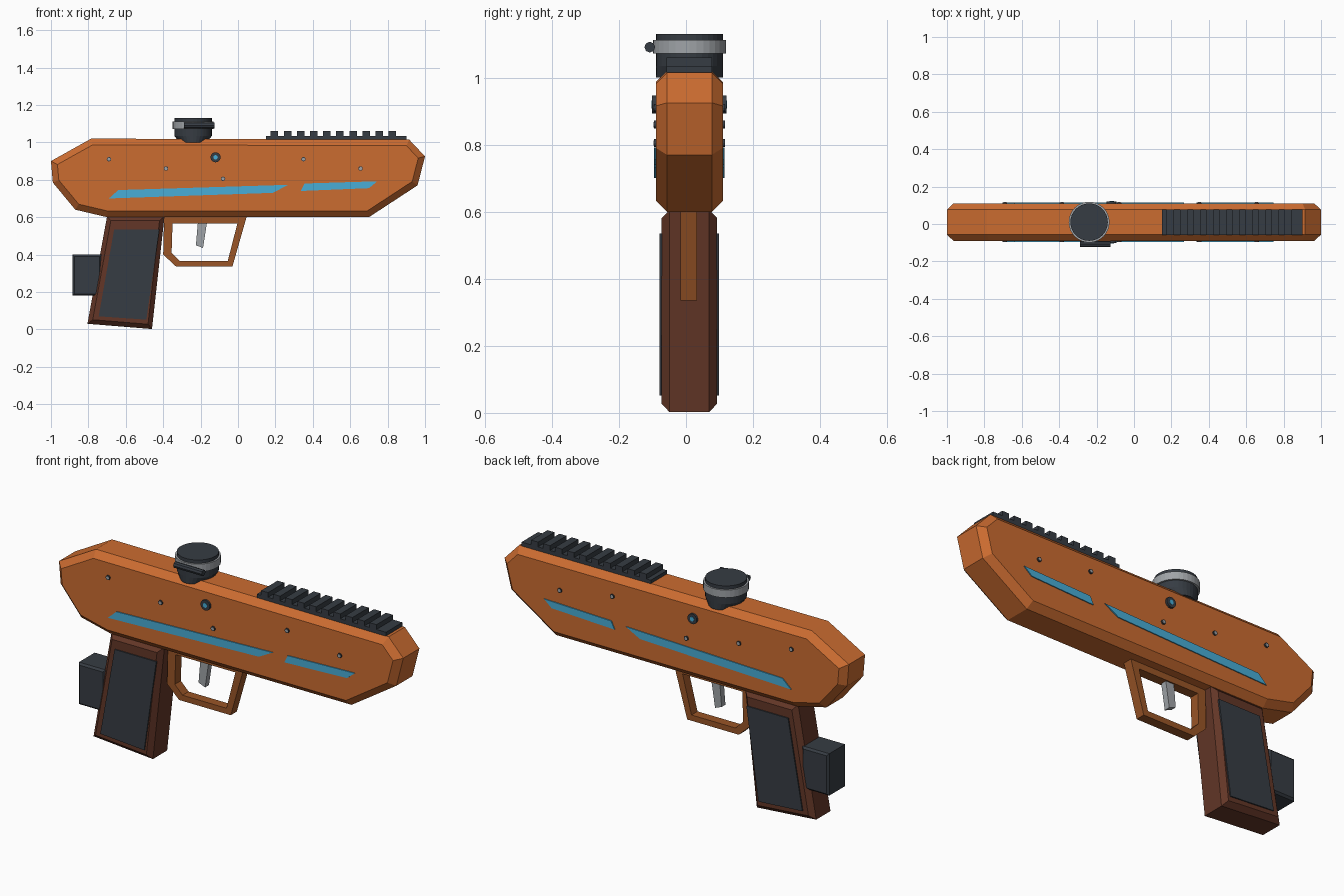
import bpy, bmesh
from math import pi
from mathutils import Vector

cube = bpy.data.objects.get("Cube")
if cube:
    bpy.data.objects.remove(cube, do_unlink=True)

MID = 0.01  # depth centre of the model


def material(name, r, g, b):
    m = bpy.data.materials.new(name)
    m.use_nodes = True
    m.diffuse_color = (r, g, b, 1)
    m.node_tree.nodes["Principled BSDF"].inputs["Base Color"].default_value = (r, g, b, 1)
    return m


ORANGE = material("orange shell", 0.60, 0.15, 0.03)
BRONZE = material("dark orange guard", 0.32, 0.09, 0.02)
BROWN = material("dark brown grip", 0.125, 0.037, 0.02)
SLATE = material("dark slate", 0.037, 0.045, 0.056)
SILVER = material("silver", 0.35, 0.37, 0.39)
BLUE = material("sky blue", 0.065, 0.42, 0.68)


def finish(name, bm, mat):
    bmesh.ops.recalc_face_normals(bm, faces=bm.faces)
    mesh = bpy.data.meshes.new(name)
    bm.to_mesh(mesh)
    bm.free()
    mesh.materials.append(mat)
    ob = bpy.data.objects.new(name, mesh)
    bpy.context.collection.objects.link(ob)
    return ob


def inset(points, d):
    """Move every edge of a clockwise outline inward by d."""
    result = []
    for i, p in enumerate(points):
        p = Vector(p)
        a = (p - Vector(points[i - 1])).normalized()
        b = (Vector(points[(i + 1) % len(points)]) - p).normalized()
        na, nb = Vector((a.y, -a.x)), Vector((b.y, -b.x))
        result.append(p + (na + nb) * d / (1 + na.dot(nb)))
    return result


def loft(bm, rings, closed=False):
    loops = [[bm.verts.new((x, y, z)) for x, z in pts] for pts, y in rings]
    pairs = list(zip(loops, loops[1:]))
    if closed:
        pairs.append((loops[-1], loops[0]))
    for a, b in pairs:
        for i in range(len(a)):
            bm.faces.new((a[i - 1], a[i], b[i], b[i - 1]))
    if not closed:
        bm.faces.new(loops[0])
        bm.faces.new(loops[-1])


def slab(name, points, half, mat, chamfer=0.0, centre=MID):
    """Side profile given depth, with chamfered rims."""
    bm = bmesh.new()
    rings = [(points, centre - half + chamfer), (points, centre + half - chamfer)]
    if chamfer:
        small = inset(points, chamfer)
        rings = [(small, centre - half)] + rings + [(small, centre + half)]
    loft(bm, rings)
    return finish(name, bm, mat)


def box(name, x0, x1, z0, z1, half, mat, chamfer=0.0, centre=MID):
    return slab(name, [(x0, z0), (x0, z1), (x1, z1), (x1, z0)], half, mat, chamfer, centre)


def cylinder(name, radius, depth, loc, mat, axis="Z", sides=32):
    bm = bmesh.new()
    bmesh.ops.create_cone(bm, cap_ends=True, segments=sides,
                          radius1=radius, radius2=radius, depth=depth)
    ob = finish(name, bm, mat)
    ob.location = loc
    ob.rotation_euler = {"X": (0, pi / 2, 0), "Y": (pi / 2, 0, 0), "Z": (0, 0, 0)}[axis]
    return ob


# Main shell
slab("body_shell", [(-1, 0.9), (-0.785, 1.02), (0.915, 1.015), (1, 0.925), (0.96, 0.77),
                    (0.7, 0.6), (-0.7, 0.6), (-0.87, 0.64), (-0.99, 0.785)],
     0.1, ORANGE, 0.033)

# Grip with side panels and the block behind it
slab("grip", [(-0.805, 0.03), (-0.7, 0.605), (-0.393, 0.605), (-0.46, 0.002)],
     0.083, BROWN, 0.024)
panel = [(-0.745, 0.07), (-0.662, 0.535), (-0.42, 0.535), (-0.49, 0.052)]
box("rear_block", -0.885, -0.73, 0.18, 0.4, 0.075, SLATE, 0.01)

# Trigger guard frame and trigger
outer = [(-0.395, 0.605), (0.047, 0.605), (-0.03, 0.335), (-0.33, 0.335), (-0.4, 0.4)]
inner = [(-0.35, 0.567), (-0.003, 0.567), (-0.055, 0.365), (-0.31, 0.365), (-0.355, 0.41)]
bm = bmesh.new()
loft(bm, [(outer, -0.017), (outer, 0.033), (inner, 0.033), (inner, -0.017)], closed=True)
finish("trigger_guard", bm, BRONZE)
slab("trigger", [(-0.225, 0.45), (-0.213, 0.59), (-0.163, 0.59), (-0.187, 0.435)],
     0.016, SILVER)

# Stripes, screws, pins and grip panels on both sides
stripes = [[(-0.69, 0.7), (-0.64, 0.745), (0.268, 0.773), (0.187, 0.73)],
           [(0.335, 0.74), (0.355, 0.78), (0.745, 0.792), (0.7, 0.755)]]
screws = [(-0.69, 0.91), (-0.385, 0.86), (-0.08, 0.805), (0.35, 0.91), (0.655, 0.86)]
for side, s in (("front", -1), ("back", 1)):
    wall = MID + s * 0.1
    slab(side + "_grip_panel", panel, 0.004, SLATE, centre=MID + s * 0.085)
    for i, pts in enumerate(stripes):
        slab(f"{side}_stripe_{i + 1}", pts, 0.003, BLUE, centre=wall + s * 0.002)
    for i, (x, z) in enumerate(screws):
        cylinder(f"{side}_screw_{i + 1}", 0.012, 0.012, (x, wall, z), SLATE, "Y", 12)
        cylinder(f"{side}_screw_face_{i + 1}", 0.008, 0.014, (x, wall, z), SILVER, "Y", 12)
    cylinder(side + "_pin", 0.027, 0.022, (-0.12, wall, 0.92), SLATE, "Y", 16)
    cylinder(side + "_pin_lens", 0.012, 0.026, (-0.12, wall, 0.92), BLUE, "Y", 12)

# Toothed top rail
box("rail_base", 0.15, 0.9, 1.005, 1.035, 0.068, SLATE)
for i in range(10):
    x = 0.195 + i * 0.07
    box(f"rail_tooth_{i + 1}", x - 0.02, x + 0.02, 1.03, 1.06, 0.068, SLATE)

# Sight drum: foot narrowed along the body, clamp ring and screw bar
foot = cylinder("sight_foot", 0.1, 0.035, (-0.24, MID, 1.0175), SLATE)
for v in foot.data.vertices:
    if v.co.z < 0:
        v.co.x *= 0.75
cylinder("sight_drum", 0.1, 0.095, (-0.24, MID, 1.0825), SLATE)
cylinder("clamp_ring", 0.109, 0.04, (-0.24, MID, 1.092), SILVER)
cylinder("clamp_bar", 0.016, 0.165, (-0.207, -0.108, 1.091), SLATE, "X", 8)
